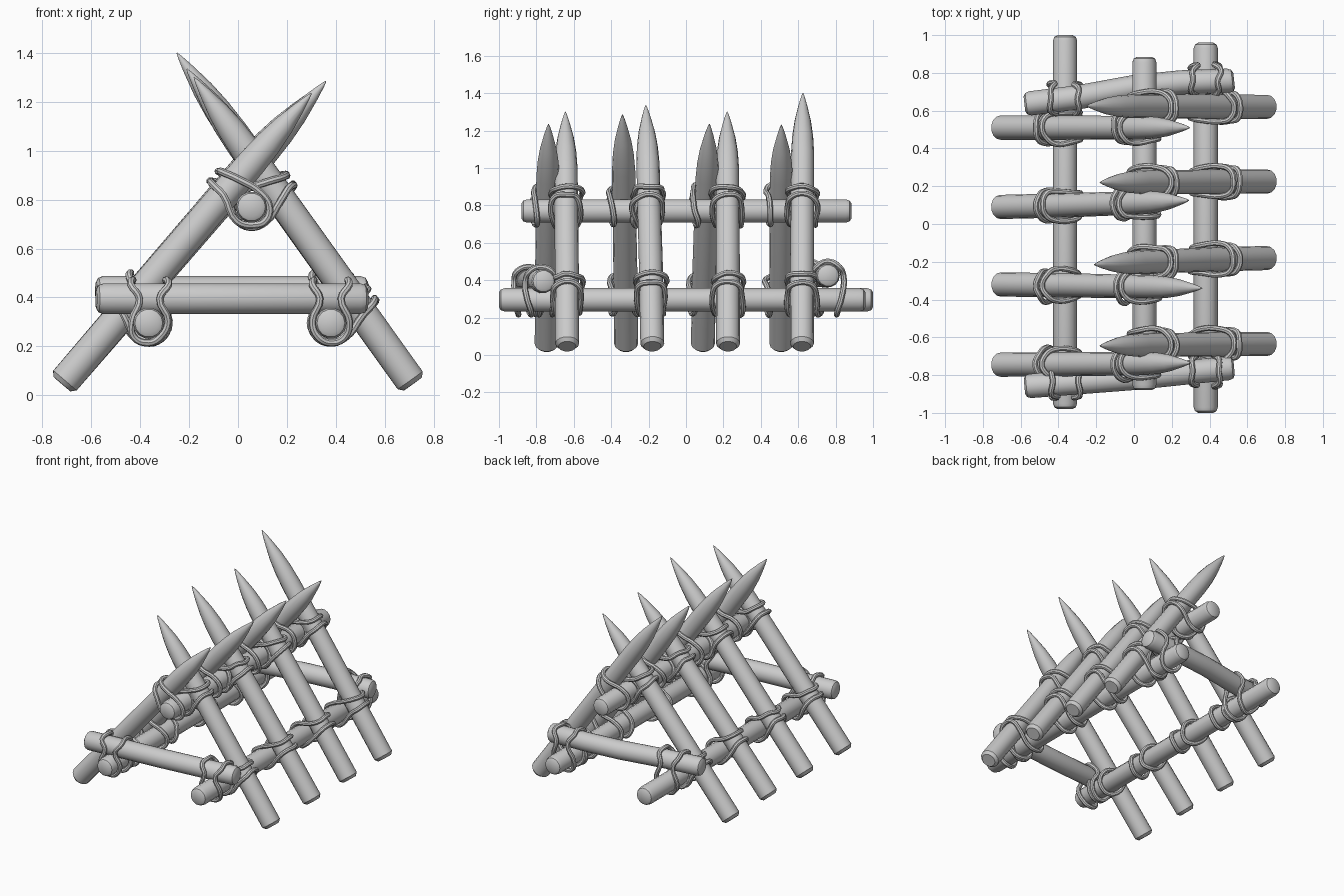
import bpy, bmesh, math, random
from mathutils import Vector

if "Cube" in bpy.data.objects:
    bpy.data.objects.remove(bpy.data.objects["Cube"])

random.seed(4)
SIDES = 14
R = 0.064


def stick(name, pts, radii):
    """Loft a round pole through points with one radius per point."""
    bm = bmesh.new()
    pts = [Vector(p) for p in pts]
    axis = (pts[-1] - pts[0]).normalized()
    u = axis.cross(Vector((0, 0, 1))).normalized()
    v = axis.cross(u)
    rings = []
    for p, r in zip(pts, radii):
        ring = []
        for i in range(SIDES):
            a = 2 * math.pi * i / SIDES
            ring.append(bm.verts.new(p + r * (math.cos(a) * u + math.sin(a) * v)))
        rings.append(ring)
    for r0, r1 in zip(rings, rings[1:]):
        for i in range(SIDES):
            j = (i + 1) % SIDES
            bm.faces.new((r0[i], r0[j], r1[j], r1[i]))
    bm.faces.new(rings[0][::-1])
    bm.faces.new(rings[-1])
    bmesh.ops.recalc_face_normals(bm, faces=bm.faces)
    me = bpy.data.meshes.new(name)
    bm.to_mesh(me)
    bm.free()
    ob = bpy.data.objects.new(name, me)
    bpy.context.collection.objects.link(ob)
    return ob


def pole(name, mids):
    """Blunt pole with rounded ends through the given points."""
    m = [Vector(p) for p in mids]
    d0 = (m[1] - m[0]).normalized()
    d1 = (m[-2] - m[-1]).normalized()
    pts = [m[0], m[0] + d0 * 0.01, m[0] + d0 * 0.03] + m[1:-1]
    pts += [m[-1] + d1 * 0.03, m[-1] + d1 * 0.01, m[-1]]
    radii = [0.04, 0.057] + [R] * (len(pts) - 4) + [0.057, 0.04]
    return stick(name, pts, radii)


def stake(name, foot, tip):
    """Pole with a chamfered foot and a carved point."""
    f, t = Vector(foot), Vector(tip)
    prof = [(0, 0.047), (0.012, R), (0.35, R), (0.76, 0.062), (0.83, 0.056),
            (0.89, 0.044), (0.95, 0.024), (0.985, 0.01), (1, 0.002)]
    mid_y = f.y * 0.75 + t.y * 0.25
    pts = []
    for k, _ in prof:
        p = f.lerp(t, k)
        p.y += (mid_y - (f.y + t.y) / 2) * 4 * k * (1 - k) * 0.5
        pts.append(p)
    return stick(name, pts, [r for _, r in prof])


def lashing(name, rail, n, s, d, over=0.028, wide=1.0):
    """Square lashing: rope over the stake, under the rail, and back."""
    rail, n, s = Vector(rail), Vector(n), Vector(s)
    y = Vector((0, 1, 0))
    q = R + 0.012
    w = 0.072 * wide
    half = [(over, 0, d + q), (over * 1.1, .72 * q, d + .72 * q), (.045, q + .004, d),
            (q, w, 0.01), (.72 * q, w * .85, -.72 * q), (0, w * .75, -q - .004),
            (-.72 * q, w * .85, -.72 * q), (-q, w, 0.01), (-.045, q + .004, d),
            (-over * 1.1, .72 * q, d + .72 * q)]
    loop = half + [(-a, -b, c) for a, b, c in half]
    cu = bpy.data.curves.new(name, 'CURVE')
    cu.dimensions = '3D'
    cu.bevel_depth = 0.015
    cu.bevel_resolution = 2
    cu.resolution_u = 4
    sp = cu.splines.new('BEZIER')
    sp.bezier_points.add(len(loop) - 1)
    sp.use_cyclic_u = True
    for bp, (a, b, c) in zip(sp.bezier_points, loop):
        j = [random.uniform(-0.008, 0.008) for _ in range(2)]
        bp.co = rail + s * (a + j[0]) + y * (b + j[1]) + n * c
        bp.handle_left_type = bp.handle_right_type = 'AUTO'
    ob = bpy.data.objects.new(name, cu)
    bpy.context.collection.objects.link(ob)


# Long rails: two low, one at the ridge
LEFT, RIGHT, RIDGE = (-0.365, 0.295), (0.38, 0.295), (0.055, 0.77)
pole("left_rail", [(LEFT[0], -0.98, LEFT[1]), (LEFT[0], 1.0, LEFT[1])])
pole("right_rail", [(RIGHT[0], -1.0, RIGHT[1]), (RIGHT[0], 0.96, RIGHT[1])])
pole("ridge_rail", [(RIDGE[0], -0.88, RIDGE[1]), (RIDGE[0], 0.885, RIDGE[1])])

# Cross bars at both ends
pole("front_cross_bar", [(-0.58, -0.86, 0.395), (0, -0.815, 0.395), (0.53, -0.76, 0.395)])
pole("back_cross_bar", [(-0.58, 0.635, 0.425), (-0.3, 0.67, 0.425), (0, 0.725, 0.425),
                        (0.25, 0.75, 0.425), (0.53, 0.76, 0.425)])

# Sharpened stakes: foot y, tip (x, y, z)
left_stakes = [(-0.745, (0.30, -0.735, 1.235)), (-0.32, (0.36, -0.34, 1.285)),
               (0.09, (0.29, 0.125, 1.235)), (0.51, (0.295, 0.51, 1.23))]
right_stakes = [(-0.635, (-0.18, -0.645, 1.3)), (-0.18, (-0.21, -0.215, 1.335)),
                (0.225, (-0.18, 0.22, 1.3)), (0.62, (-0.25, 0.625, 1.4))]

for side, foot_x, rows, low in (("left", -0.72, left_stakes, LEFT),
                                ("right", 0.715, right_stakes, RIGHT)):
    for i, (fy, tip) in enumerate(rows, 1):
        foot = Vector((foot_x, fy, 0.046))
        stake(f"{side}_stake_{i}", foot, tip)
        s = Vector(tip) - foot
        s.y = 0
        s.normalize()
        n = Vector((s.z, 0, -s.x)) * (1 if side == "right" else -1)
        # Rope lashings where the stake meets the low rail and the ridge
        for label, (rx, rz) in (("low", low), ("ridge", RIDGE)):
            base = Vector((rx, 0, rz))
            off = foot - base
            off.y = 0
            k = -off.dot(s) / (Vector(tip) - foot).length
            base.y = fy + (tip[1] - fy) * k
            lashing(f"{side}_{label}_lashing_{i}", base, n, s, off.dot(n))

# Rope lashings holding the cross bars to the low rails
for name, pos, d in (("front_left", (-0.365, -0.84, 0.295), 0.1),
                     ("front_right", (0.38, -0.776, 0.295), 0.1),
                     ("back_left", (-0.365, 0.66, 0.295), 0.13),
                     ("back_right", (0.38, 0.756, 0.295), 0.13)):
    lashing(name + "_bar_lashing", pos, (0, 0, 1), (1, 0, 0), d, over=0.07, wide=1.0)

# Ropes to meshes, then smooth shading with crisp ends
bpy.ops.object.select_all(action='DESELECT')
for ob in bpy.context.scene.objects:
    if ob.type == 'CURVE':
        ob.select_set(True)
        bpy.context.view_layer.objects.active = ob
bpy.ops.object.convert(target='MESH')
for ob in bpy.context.scene.objects:
    ob.select_set(True)
bpy.ops.object.shade_smooth_by_angle(angle=math.radians(35))
